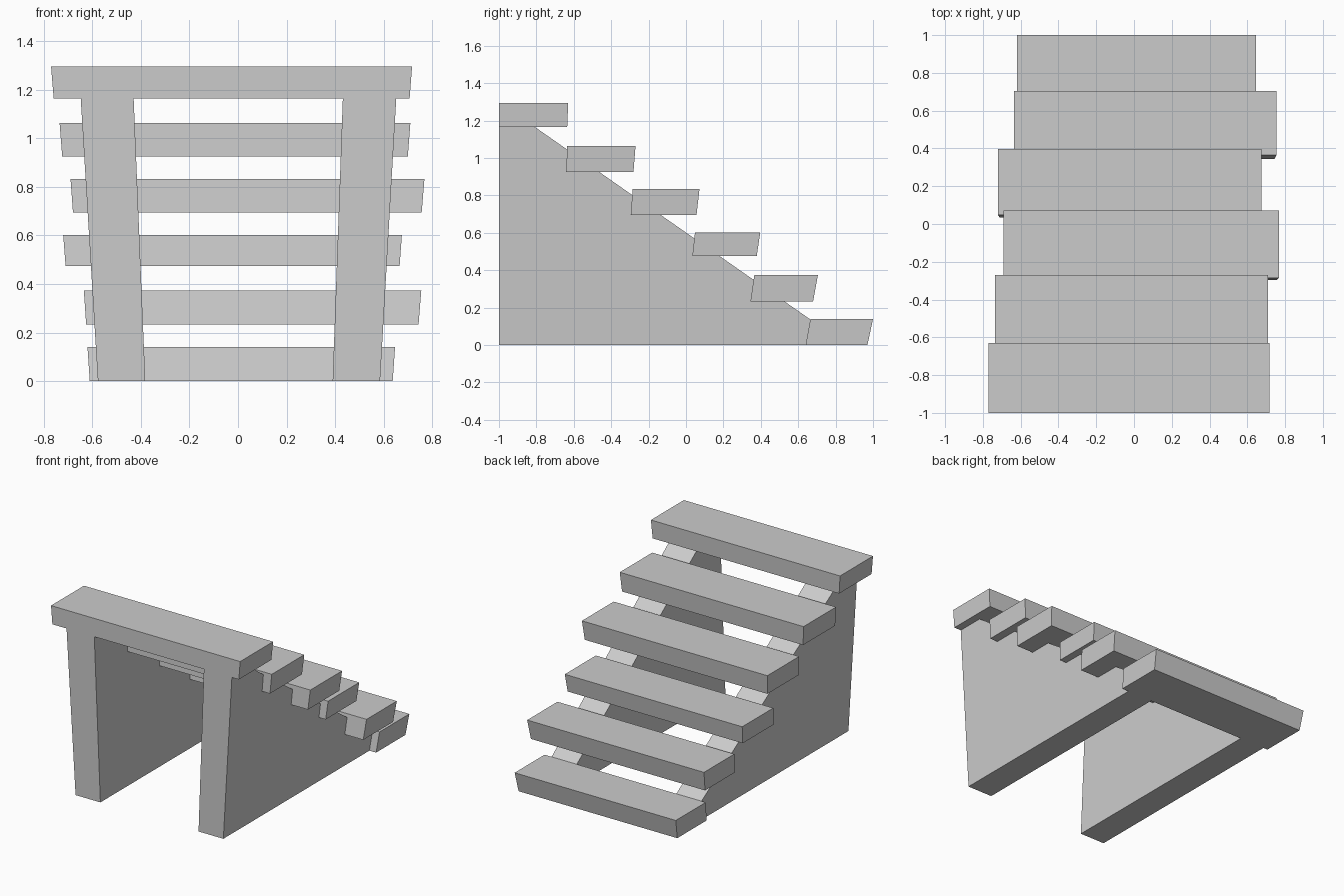
import bpy
import bmesh

cube = bpy.data.objects.get("Cube")
if cube:
    bpy.data.objects.remove(cube, do_unlink=True)

grey = bpy.data.materials.new("plain grey")
grey.use_nodes = True
COLOUR = (0.6, 0.6, 0.6, 1)
grey.diffuse_color = COLOUR
grey.node_tree.nodes["Principled BSDF"].inputs["Base Color"].default_value = COLOUR

TAPER = 0.107  # sides narrow towards the ground


def prism(name, bottom, top):
    """Join two matching loops of points into a closed solid."""
    bm = bmesh.new()
    a = [bm.verts.new(p) for p in bottom]
    b = [bm.verts.new(p) for p in top]
    bm.faces.new(a)
    bm.faces.new(b)
    for i in range(len(a)):
        j = (i + 1) % len(a)
        bm.faces.new((a[i], a[j], b[j], b[i]))
    bmesh.ops.recalc_face_normals(bm, faces=bm.faces)
    mesh = bpy.data.meshes.new(name)
    bm.to_mesh(mesh)
    bm.free()
    mesh.materials.append(grey)
    obj = bpy.data.objects.new(name, mesh)
    bpy.context.collection.objects.link(obj)
    return obj


def tread(name, x0, x1, y0, y1, z0, z1):
    """Plank whose underside shrinks towards the tall end of the stair."""
    s = 1 - TAPER * (z1 - z0)
    top = [(x0, y0, z1), (x1, y0, z1), (x1, y1, z1), (x0, y1, z1)]
    bottom = [(x * s, (y + 1) * s - 1, z0) for x, y, z in top]
    prism(name, bottom, top)


# Treads, from the highest to the lowest: x range, y range, z range
TREADS = [
    (-0.77, 0.717, -1.0, -0.63, 1.165, 1.295),
    (-0.735, 0.71, -0.635, -0.27, 0.925, 1.063),
    (-0.69, 0.768, -0.285, 0.072, 0.695, 0.833),
    (-0.72, 0.675, 0.048, 0.397, 0.475, 0.602),
    (-0.635, 0.755, 0.365, 0.705, 0.232, 0.373),
    (-0.62, 0.647, 0.665, 1.0, 0.0, 0.14),
]
for number, size in enumerate(TREADS, 1):
    tread(f"tread_{number}", *size)

# Side walls: one sloping profile each, leaning outwards with height
PROFILE = [(-1, 0), (0.86, 0), (-0.81, 1.167), (-1, 1.167)]


def wall(name, inner, outer):
    """inner and outer are (x at the ground, x at the top)."""
    def side(low, high):
        return [(low + (high - low) * z / 1.167, y, z) for y, z in PROFILE]
    prism(name, side(*inner), side(*outer))


wall("left_side_wall", (0.39, 0.432), (0.585, 0.652))
wall("right_side_wall", (-0.382, -0.43), (-0.577, -0.648))
